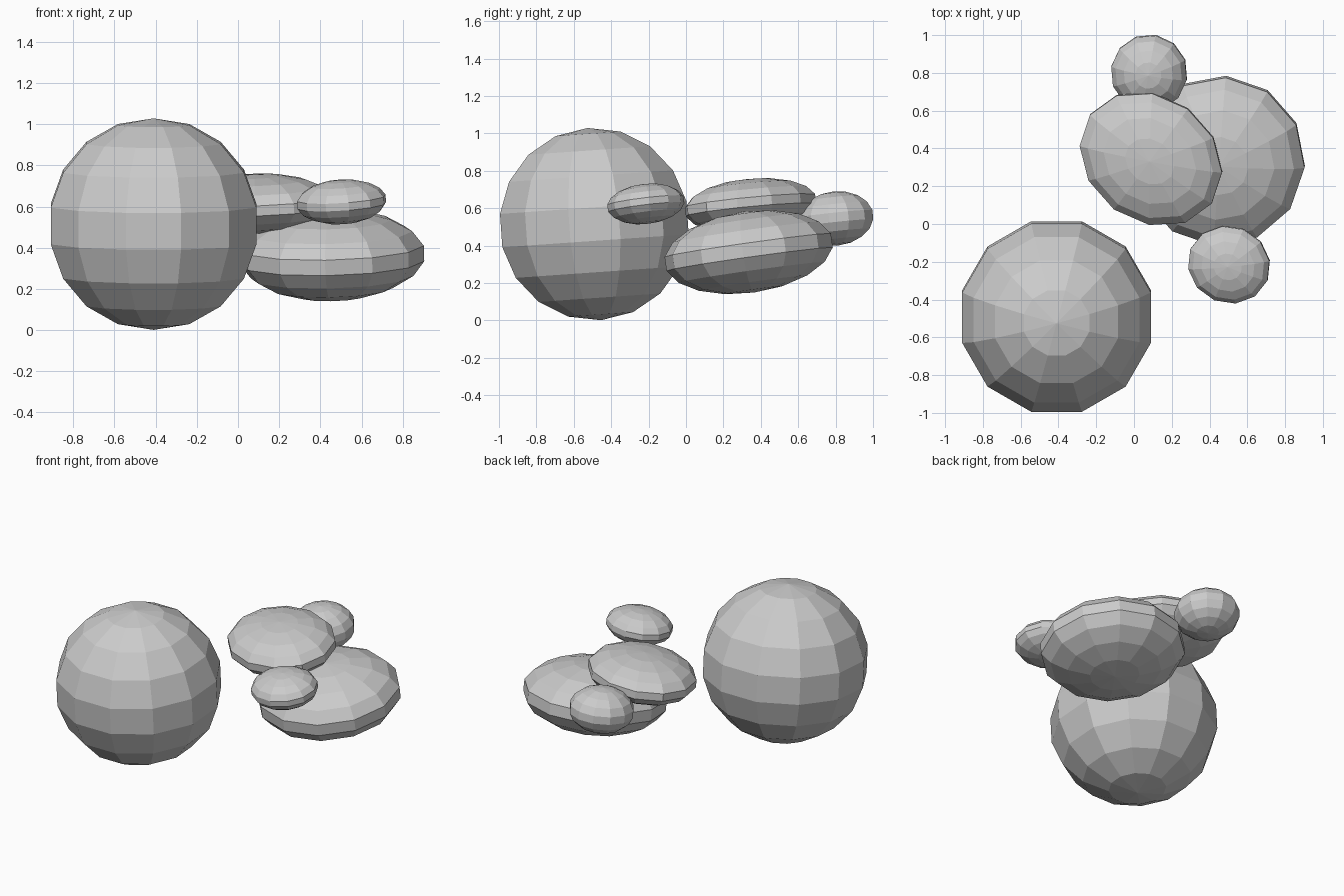
import bpy
import bmesh
from math import radians
from mathutils import Matrix, Vector

cube = bpy.data.objects.get("Cube")
if cube:
    bpy.data.objects.remove(cube, do_unlink=True)

# Single plain grey
grey = bpy.data.materials.new("light grey")
grey.use_nodes = True
grey.diffuse_color = (0.6, 0.6, 0.6, 1)
grey.node_tree.nodes["Principled BSDF"].inputs["Base Color"].default_value = (0.6, 0.6, 0.6, 1)


def pebble(name, centre, radii, spin, tilt_x, tilt_y):
    """Flat-shaded ellipsoid, 12 sides by 9 rings, spun about z and then tilted."""
    bm = bmesh.new()
    bmesh.ops.create_uvsphere(bm, u_segments=12, v_segments=9, radius=1)
    turn = (Matrix.Rotation(radians(tilt_x), 4, "X")
            @ Matrix.Rotation(radians(tilt_y), 4, "Y")
            @ Matrix.Rotation(radians(spin), 4, "Z"))
    bm.transform(turn @ Matrix.Diagonal(Vector((*radii, 1))))
    mesh = bpy.data.meshes.new(name)
    bm.to_mesh(mesh)
    bm.free()
    mesh.materials.append(grey)
    obj = bpy.data.objects.new(name, mesh)
    obj.location = centre
    bpy.context.collection.objects.link(obj)
    return obj


# Big ball at the front right
pebble("large_ball", (-0.41, -0.49, 0.515), (0.525, 0.525, 0.515), 15, 4, 0)

# Two flattened stones, one resting on the other
pebble("lower_flat_stone", (0.455, 0.335, 0.365), (0.457, 0.457, 0.218), -4, 8, -1.5)
pebble("upper_flat_stone", (0.09, 0.345, 0.615), (0.405, 0.337, 0.142), -36, 6, -3)

# Two small pebbles at the ends
pebble("back_pebble", (0.08, 0.80, 0.545), (0.206, 0.206, 0.145), 20, 6, -2)
pebble("front_pebble", (0.503, -0.215, 0.623), (0.224, 0.207, 0.107), -22, 7, -4)
